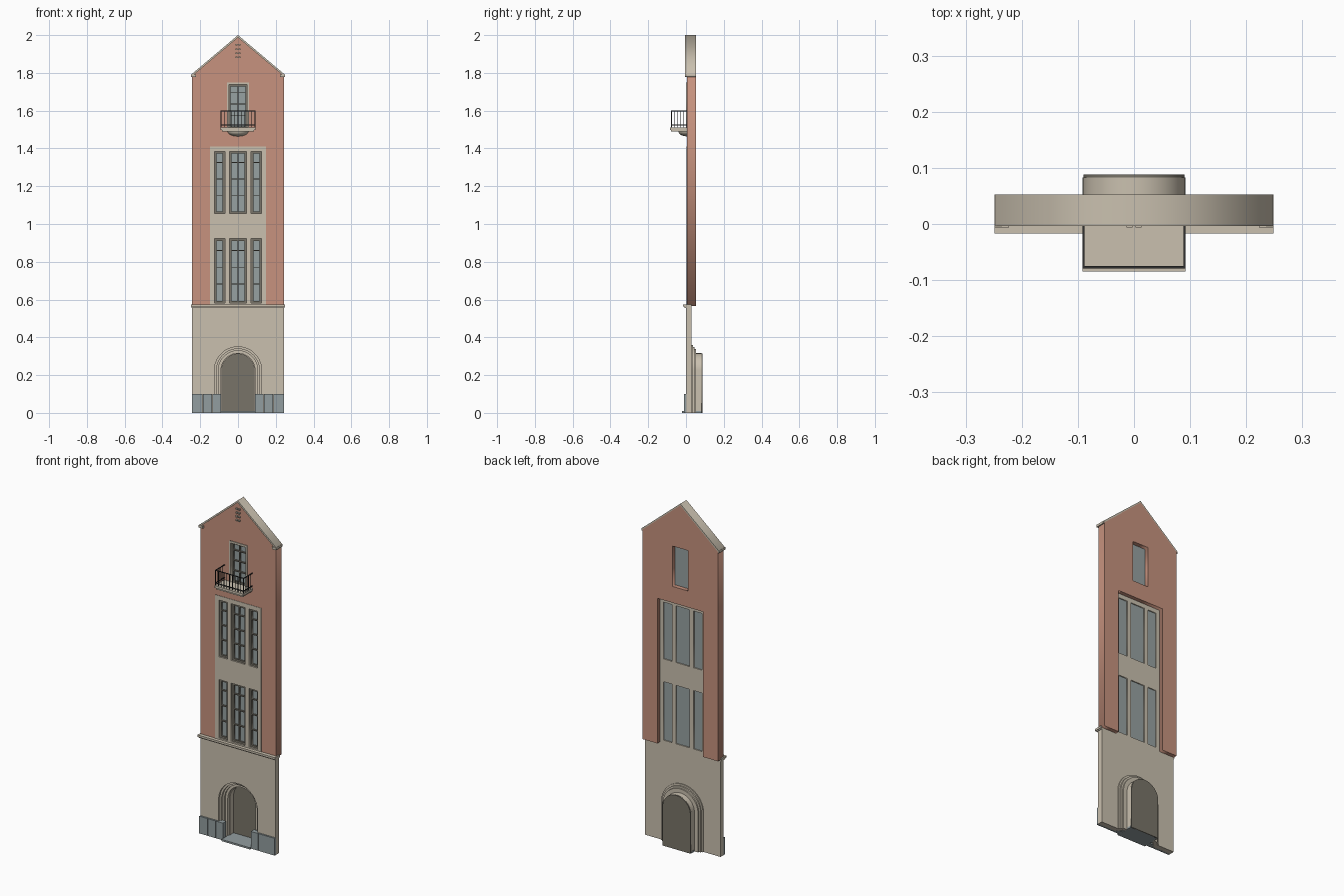
import bpy, bmesh, math
from mathutils import Matrix

default = bpy.data.objects.get("Cube")
if default:
    bpy.data.objects.remove(default, do_unlink=True)


def material(name, rgb):
    m = bpy.data.materials.new(name)
    m.use_nodes = True
    m.diffuse_color = (*rgb, 1)
    m.node_tree.nodes["Principled BSDF"].inputs["Base Color"].default_value = (*rgb, 1)
    return m


STONE = material("pale stone", (0.59, 0.53, 0.43))
BRICK = material("red brick", (0.57, 0.29, 0.21))
GLASS = material("blue grey glass", (0.31, 0.36, 0.36))
PLINTH = material("grey blue stone", (0.29, 0.34, 0.35))
WOOD = material("brown grey wood", (0.19, 0.175, 0.14))
IRON = material("black iron", (0.03, 0.03, 0.03))


def add_object(name, bm, mat, smooth=False):
    bmesh.ops.recalc_face_normals(bm, faces=bm.faces)
    me = bpy.data.meshes.new(name)
    bm.to_mesh(me)
    bm.free()
    me.materials.append(mat)
    ob = bpy.data.objects.new(name, me)
    bpy.context.collection.objects.link(ob)
    if smooth:
        bpy.ops.object.select_all(action="DESELECT")
        ob.select_set(True)
        bpy.context.view_layer.objects.active = ob
        bpy.ops.object.shade_smooth_by_angle(angle=math.radians(30))
    return ob


def boxes(name, spans, mat):
    """One object from boxes given as (x0, x1, y0, y1, z0, z1)."""
    bm = bmesh.new()
    for x0, x1, y0, y1, z0, z1 in spans:
        place = Matrix.Translation(((x0 + x1) / 2, (y0 + y1) / 2, (z0 + z1) / 2))
        size = Matrix.Diagonal((x1 - x0, y1 - y0, z1 - z0, 1))
        bmesh.ops.create_cube(bm, size=1, matrix=place @ size)
    return add_object(name, bm, mat)


def plate(name, loops, y0, y1, mat, smooth=False):
    """Front outline with holes, given as (x, z) loops, extruded from y0 to y1."""
    cu = bpy.data.curves.new(name, "CURVE")
    cu.dimensions = "2D"
    cu.fill_mode = "BOTH"
    cu.extrude = (y1 - y0) / 2
    for loop in loops:
        sp = cu.splines.new("POLY")
        sp.points.add(len(loop) - 1)
        for p, (x, z) in zip(sp.points, loop):
            p.co = (x, z, 0, 1)
        sp.use_cyclic_u = True
    helper = bpy.data.objects.new(name + " outline", cu)
    bpy.context.collection.objects.link(helper)
    dg = bpy.context.evaluated_depsgraph_get()
    me = bpy.data.meshes.new_from_object(helper.evaluated_get(dg))
    bm = bmesh.new()
    bm.from_mesh(me)
    bpy.data.objects.remove(helper, do_unlink=True)
    bpy.data.curves.remove(cu)
    bpy.data.meshes.remove(me)
    bmesh.ops.remove_doubles(bm, verts=bm.verts, dist=1e-5)
    turn = Matrix.Translation((0, (y0 + y1) / 2, 0)) @ Matrix.Rotation(math.pi / 2, 4, "X")
    bmesh.ops.transform(bm, matrix=turn, verts=bm.verts)
    return add_object(name, bm, mat, smooth)


def rect(x0, x1, z0, z1):
    return [(x0, z0), (x1, z0), (x1, z1), (x0, z1)]


def arch(r, z0=0.0, spring=0.225, n=28):
    arc = [(r * math.cos(math.pi * i / n), spring + r * math.sin(math.pi * i / n)) for i in range(n + 1)]
    return [(r, z0)] + arc + [(-r, z0)]


def window(name, cx, hw, z0, z1, cols, rows, y, border=0.011, bar=0.005):
    """Wooden frame with open panes in front of a glass sheet."""
    w = (2 * hw - 2 * border - (cols - 1) * bar) / cols
    ix, iz, top = cx - hw + border, z0 + border, z1 - border
    panes = []
    edges = [iz + (top - iz) * f for f in rows]
    for c in range(cols):
        x = ix + c * (w + bar)
        for a, b in zip(edges, edges[1:]):
            lo = a if a == edges[0] else a + bar / 2
            hi = b if b == edges[-1] else b - bar / 2
            panes.append(rect(x, x + w, lo, hi))
    plate(name + "_frame", [rect(cx - hw, cx + hw, z0, z1)] + panes, y, y + 0.01, WOOD)
    boxes(name + "_glass", [(cx - hw, cx + hw, y + 0.01, y + 0.014, z0, z1)], GLASS)


HALF, DEEP, FLOOR, EAVE = 0.243, 0.053, 0.565, 1.785

# Brick gable wall, notched for the window panel, with an attic opening
PANEL_W, PANEL_TOP = 0.148, 1.41
outline = [(-HALF, FLOOR), (-HALF, EAVE), (0, 1.99), (HALF, EAVE), (HALF, FLOOR),
           (PANEL_W, FLOOR), (PANEL_W, PANEL_TOP), (-PANEL_W, PANEL_TOP), (-PANEL_W, FLOOR)]
plate("brick_wall", [outline, rect(-0.05, 0.05, 1.505, 1.74)], 0.004, DEEP, BRICK)

# Stone window panel with two rows of three windows
bays = [(-0.0975, 0.0275, 1), (0, 0.045, 2), (0.0975, 0.0275, 1)]
storeys = [("lower", 0.582, 0.922), ("upper", 1.055, 1.385)]
holes = [rect(cx - hw, cx + hw, z0, z1) for _, z0, z1 in storeys for cx, hw, _ in bays]
plate("window_panel", [rect(-PANEL_W, PANEL_W, FLOOR, PANEL_TOP)] + holes, 0.002, 0.03, STONE)
for storey, z0, z1 in storeys:
    for side, (cx, hw, cols) in zip(("right", "middle", "left"), bays):
        window(f"{storey}_{side}_window", cx, hw, z0, z1, cols, (0, 0.28, 0.56, 0.84, 1), 0.01)

# Attic window and its stone surround
plate("attic_surround", [rect(-0.058, 0.058, 1.505, 1.75), rect(-0.048, 0.048, 1.5055, 1.738)],
      0.0, 0.012, STONE)
window("attic_window", 0, 0.05, 1.505, 1.74, 2, (0, 0.28, 0.56, 0.84, 1), 0.014)

# Gable coping with eave blocks
plate("gable_coping", [[(-0.249, 1.79), (0, 2.0), (0.249, 1.79), (0.249, 1.778), (0, 1.987), (-0.249, 1.778)]],
      -0.004, DEEP, STONE)
boxes("eave_blocks", [(s * 0.236 - 0.013, s * 0.236 + 0.013, -0.006, DEEP - 0.001, 1.777, 1.791)
                      for s in (-1, 1)], STONE)

# Small vent blocks below the apex
boxes("gable_vents", [(s * 0.008 - 0.005, s * 0.008 + 0.005, -0.006, 0.006, z, z + 0.008)
                      for s in (-1, 1) for z in (1.878, 1.9, 1.922, 1.944)], STONE)

# Ground floor wall with arched opening, and the cornice above it
plate("ground_wall", [[(-HALF, 0), (-HALF, FLOOR), (HALF, FLOOR), (HALF, 0)] + arch(0.125)],
      0, 0.03, STONE, True)
boxes("cornice", [(-0.249, 0.249, -0.017, 0.03, 0.562, 0.574),
                  (-0.246, 0.246, -0.009, 0.03, 0.555, 0.562)], STONE)

# Stepped portal rings leading back to the door
for i, (ro, ri, y0, y1) in enumerate([(0.135, 0.114, 0.012, 0.036), (0.125, 0.104, 0.024, 0.044),
                                      (0.114, 0.09, 0.034, 0.052), (0.091, 0.086, 0.05, 0.083)]):
    plate(f"portal_ring_{i + 1}", [arch(ro) + arch(ri)[::-1]], y0, y1, STONE, True)
plate("door", [arch(0.09)], 0.082, 0.088, WOOD)
boxes("door_step", [(-0.092, 0.092, -0.022, 0.083, 0, 0.01)], PLINTH)

# Plinth blocks either side of the portal, with narrow joints
cuts = (0.09, 0.138, 0.188, HALF)
blocks = []
for a, b in zip(cuts, cuts[1:]):
    b -= 0 if b == HALF else 0.002
    blocks += [(a, b, -0.01, 0.002, 0, 0.1), (-b, -a, -0.01, 0.002, 0, 0.1)]
blocks += [(0.09, 0.124, 0.002, 0.02, 0, 0.1), (-0.124, -0.09, 0.002, 0.02, 0, 0.1)]
boxes("plinth", blocks, PLINTH)

# Balcony slab with moulding and a rounded bracket
boxes("balcony_slab", [(-0.092, 0.092, -0.085, 0.006, 1.498, 1.511),
                       (-0.086, 0.086, -0.079, 0.006, 1.489, 1.498)], STONE)
bm = bmesh.new()
bmesh.ops.create_uvsphere(bm, u_segments=24, v_segments=12, radius=1,
                          matrix=Matrix.Translation((0, 0.005, 1.49)) @ Matrix.Diagonal((0.055, 0.045, 0.026, 1)))
for co, no in (((0, 0, 1.49), (0, 0, 1)), ((0, 0.01, 0), (0, 1, 0))):
    bmesh.ops.bisect_plane(bm, geom=bm.verts[:] + bm.edges[:] + bm.faces[:],
                           plane_co=co, plane_no=no, clear_outer=True)
add_object("balcony_bracket", bm, STONE, True)

# Iron railing
RX, RY, T = 0.09, -0.077, 0.002
bars = []
for z in (1.522, 1.596):
    bars.append((-RX - T, RX + T, RY - T, RY + T, z, z + 0.004))
    for s in (-1, 1):
        bars.append((s * RX - T, s * RX + T, RY, 0.004, z, z + 0.004))
for i in range(11):
    x = -RX + 2 * RX * i / 10
    w = T if i in (0, 10) else T * 0.75
    bars.append((x - w, x + w, RY - w, RY + w, 1.51, 1.598))
for s in (-1, 1):
    for i in range(1, 5):
        y = RY - RY * i / 5
        bars.append((s * RX - T * 0.75, s * RX + T * 0.75, y - T * 0.75, y + T * 0.75, 1.51, 1.598))
boxes("balcony_railing", bars, IRON)
